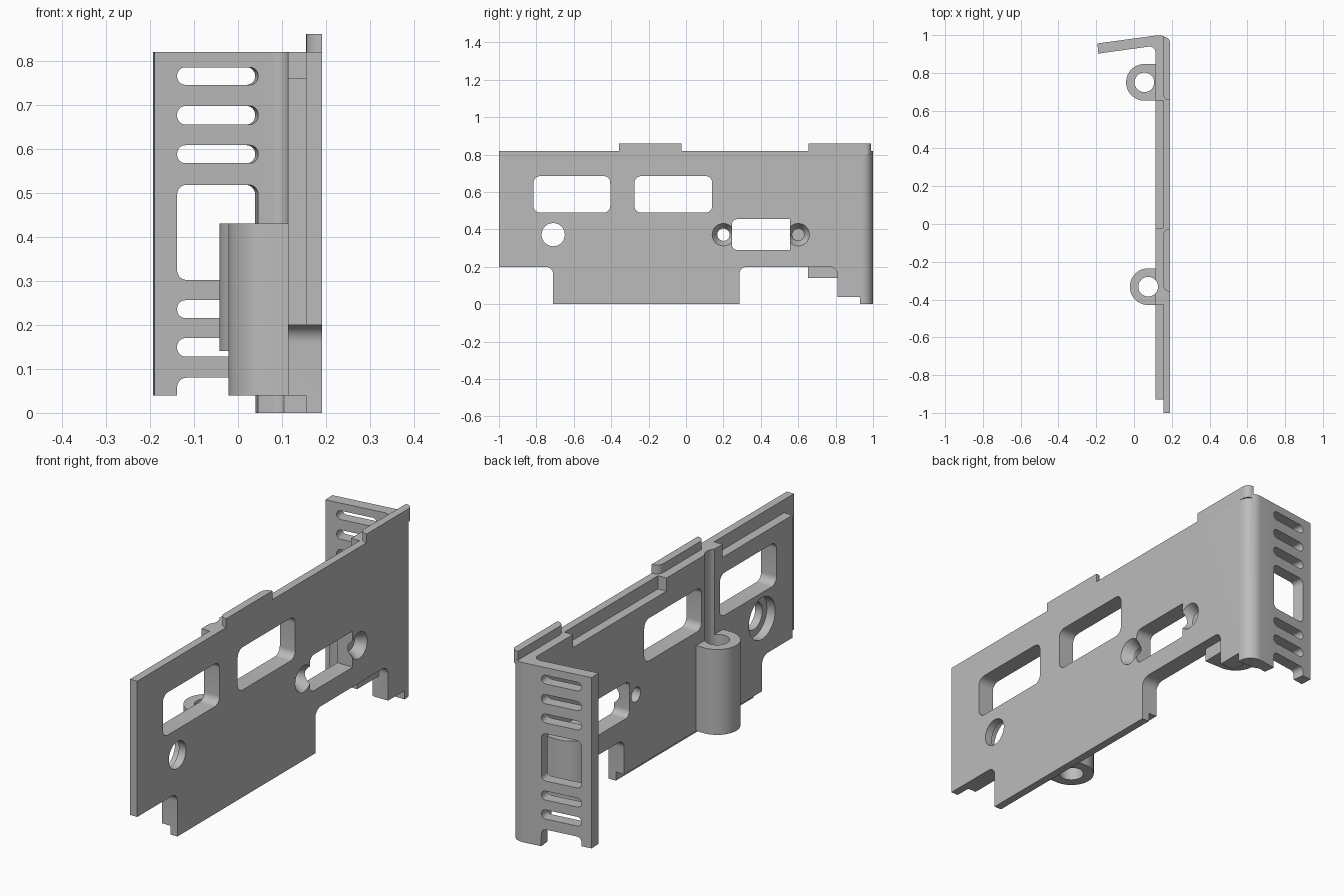
import bpy
import bmesh
import math
from mathutils import Vector, Matrix

old = bpy.data.objects.get("Cube")
if old:
    bpy.data.objects.remove(old, do_unlink=True)

grey = bpy.data.materials.new("plain_grey")
grey.use_nodes = True
colour = (0.5, 0.5, 0.5, 1)
grey.diffuse_color = colour
grey.node_tree.nodes["Principled BSDF"].inputs["Base Color"].default_value = colour


def rounded(points, steps=8):
    """Outline from (u, v, radius) corners, each filleted by its radius."""
    out = []
    for i, (u, v, r) in enumerate(points):
        p = Vector((u, v))
        if r == 0:
            out.append(p)
            continue
        a = (Vector(points[i - 1][:2]) - p).normalized()
        b = (Vector(points[(i + 1) % len(points)][:2]) - p).normalized()
        half = a.angle(b) / 2
        centre = p + (a + b).normalized() * r / math.sin(half)
        start = p + a * r / math.tan(half) - centre
        end = p + b * r / math.tan(half) - centre
        sweep = math.atan2(start.x * end.y - start.y * end.x, start.dot(end))
        for k in range(steps + 1):
            out.append(centre + Matrix.Rotation(sweep * k / steps, 2) @ start)
    return out


def prism(name, outline, axis, lo, hi, taper=None):
    """Extrude an outline along an axis; taper = (centre, end scale)."""
    place = {"x": lambda u, v, w: (w, u, v),
             "y": lambda u, v, w: (u, w, v),
             "z": lambda u, v, w: (u, v, w)}[axis]
    bm = bmesh.new()
    ends = []
    for w in (lo, hi):
        pts = outline
        if taper and w == hi:
            c = Vector(taper[0])
            pts = [c + (p - c) * taper[1] for p in outline]
        ends.append([bm.verts.new(place(p.x, p.y, w)) for p in pts])
    n = len(outline)
    bm.faces.new(ends[0])
    bm.faces.new(ends[1])
    for i in range(n):
        j = (i + 1) % n
        bm.faces.new((ends[0][i], ends[0][j], ends[1][j], ends[1][i]))
    bmesh.ops.recalc_face_normals(bm, faces=bm.faces)
    mesh = bpy.data.meshes.new(name)
    bm.to_mesh(mesh)
    bm.free()
    mesh.materials.append(grey)
    ob = bpy.data.objects.new(name, mesh)
    bpy.context.collection.objects.link(ob)
    return ob


def box(u0, u1, v0, v1, r=0.0):
    return rounded([(u0, v0, r), (u1, v0, r), (u1, v1, r), (u0, v1, r)])


def circle(u, v, r, n=48):
    return [Vector((u + r * math.cos(math.tau * k / n),
                    v + r * math.sin(math.tau * k / n))) for k in range(n)]


def combine(part, operation="DIFFERENCE"):
    part.hide_render = True
    mod = bracket.modifiers.new("combine", "BOOLEAN")
    mod.operation = operation
    mod.solver = "EXACT"
    mod.object = part
    bpy.context.view_layer.objects.active = bracket
    bpy.ops.object.modifier_apply(modifier=mod.name)
    bpy.data.objects.remove(part, do_unlink=True)


def cut(outline, axis, lo, hi, taper=None):
    combine(prism("cutter", outline, axis, lo, hi, taper))


IN, MID, OUT = 0.113, 0.155, 0.191   # inner face, step and outer face of the wall
TOP = 0.82

# Long wall with the slanted end panel, as one bent sheet
bracket = prism("bracket", rounded([
    (IN, -1, 0), (OUT, -1, 0), (OUT, 1.008, 0.06), (-0.193, 0.956, 0),
    (-0.19, 0.902, 0), (IN, 0.944, 0.03)]), "z", 0, TOP)

# Lower edge notches of the wall
cut(rounded([(-1.1, -0.1, 0), (-0.71, -0.1, 0), (-0.71, 0.2, 0.04), (-1.1, 0.2, 0)]),
    "x", 0.05, 0.3)
cut(rounded([(0.285, -0.1, 0), (0.81, -0.1, 0), (0.81, 0.2, 0.04), (0.285, 0.2, 0.04)]),
    "x", 0.05, 0.3)
cut(box(0.8, 0.93, -0.1, 0.04), "x", 0.05, 0.3)

# Steps in the inner layer: front end, bottom edge and two lowered top runs
cut(box(-1.1, -0.93, -0.1, 0.9), "x", 0.05, MID)
cut(box(-0.8, 0.4, -0.1, 0.04), "x", 0.05, MID)
for y0, y1 in ((-1.1, -0.425), (-0.02, 0.655)):
    cut(box(y0, y1, 0.76, 0.9), "x", 0.05, MID)

# Wall windows
for y0, y1 in ((-0.815, -0.405), (-0.275, 0.14)):
    cut(box(y0, y1, 0.49, 0.685, 0.035), "x", 0.05, 0.3)

# Round hole with a wider recess on the inside
cut(circle(-0.71, 0.372, 0.062), "x", 0.05, 0.3)
cut(circle(-0.71, 0.372, 0.095), "x", 0.05, MID)

# Connector opening with two countersunk screw holes
for y in (0.2, 0.6):
    cut(circle(y, 0.372, 0.033), "x", 0.05, 0.3)
    cut(circle(y, 0.372, 0.06), "x", OUT + 0.0001, 0.145, ((y, 0.372), 0.55))
cut(rounded([(0.245, 0.29, 0.03), (0.555, 0.29, 0), (0.555, 0.455, 0), (0.245, 0.455, 0.03)]),
    "x", 0.05, 0.3)

# End panel: raised lower edge, notch, vent slots and square window
cut(box(-0.3, 0.04, -0.1, 0.04), "y", 0.85, 1.1)
openings = [(0.745, 0.785), (0.655, 0.697), (0.567, 0.608), (0.302, 0.518),
            (0.215, 0.256), (0.128, 0.17), (-0.1, 0.08)]
pivot = Vector((-0.05, 0.95, 0))
tilt = Matrix.Translation(pivot) @ Matrix.Rotation(math.atan(0.136), 4, "Z") \
    @ Matrix.Translation(-pivot)
for z0, z1 in openings:
    radius = 0.0195 if z1 - z0 < 0.1 else 0.022
    slot = prism("slot_cutter", box(-0.143, 0.043, z0, z1, radius), "y", 0.8, 1.1)
    slot.data.transform(tilt)
    combine(slot)

# Locating tabs on the top edge
for y0, y1, end in ((-0.358, -0.025, MID), (0.655, 0.99, OUT)):
    plan = rounded([(OUT, y0, 0), (OUT, y1, 0.03 if end == OUT else 0),
                    (MID, y1, 0 if end == OUT else 0.034), (MID, y0, 0.034)])
    combine(prism("tab", plan, "z", TOP - 0.02, 0.86), "UNION")

# Screw posts with through holes; the front one also grooves the wall
for x, y, z0, hole_top in ((0.055, 0.75, 0.14, 0.6), (0.075, -0.332, 0.04, 0.9)):
    r = 0.097
    far = MID - 0.01
    plan = rounded([(far, y - r, 0), (far, y + r, 0),
                    (x - r, y + r, r * 0.999), (x - r, y - r, r * 0.999)], 16)
    combine(prism("screw_post", plan, "z", z0, 0.43), "UNION")
    cut(circle(x, y, 0.052), "z", -0.1, hole_top)

# Smooth curved walls, crisp edges
bpy.ops.object.select_all(action="DESELECT")
bracket.select_set(True)
bpy.context.view_layer.objects.active = bracket
bpy.ops.object.shade_smooth_by_angle(angle=math.radians(30))
